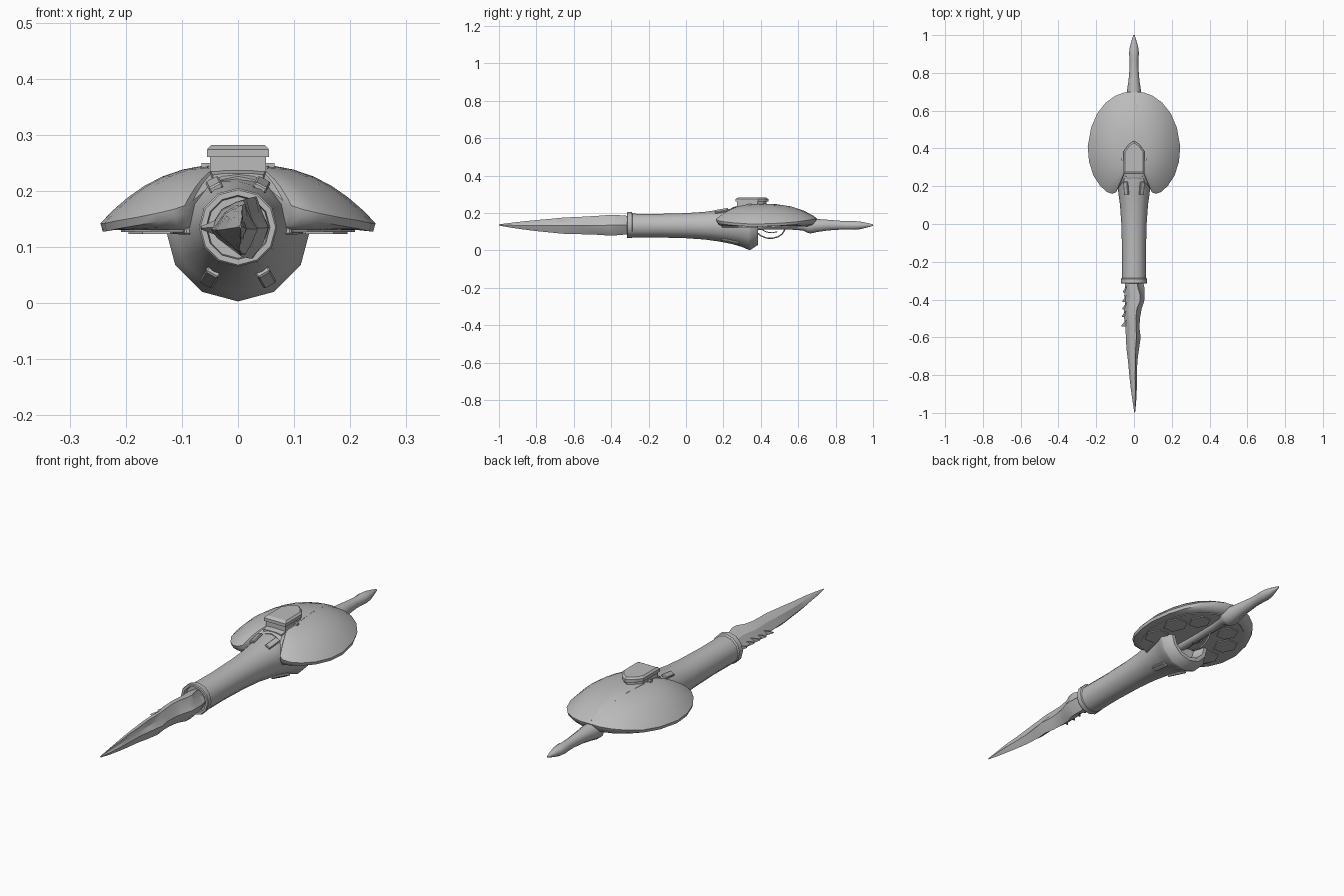
import bpy, bmesh, math, random
from mathutils import Vector, Matrix

if "Cube" in bpy.data.objects:
    bpy.data.objects.remove(bpy.data.objects["Cube"])

random.seed(4)
grey = bpy.data.materials.new("light grey")
grey.diffuse_color = (0.5, 0.5, 0.5, 1)
grey.use_nodes = True
grey.node_tree.nodes["Principled BSDF"].inputs["Base Color"].default_value = grey.diffuse_color


def finish(bm, name, angle=35):
    bmesh.ops.recalc_face_normals(bm, faces=bm.faces)
    me = bpy.data.meshes.new(name)
    bm.to_mesh(me)
    bm.free()
    me.materials.append(grey)
    ob = bpy.data.objects.new(name, me)
    bpy.context.collection.objects.link(ob)
    bpy.ops.object.select_all(action='DESELECT')
    ob.select_set(True)
    bpy.context.view_layer.objects.active = ob
    if angle:
        bpy.ops.object.shade_smooth_by_angle(angle=math.radians(angle))
    return ob


def loft(name, rings, angle=35, caps=True):
    """Skin a list of equal-length closed rings of points."""
    bm = bmesh.new()
    vs = [[bm.verts.new(p) for p in ring] for ring in rings]
    n = len(vs[0])
    for a, b in zip(vs, vs[1:]):
        for i in range(n):
            j = (i + 1) % n
            bm.faces.new((a[i], a[j], b[j], b[i]))
    if caps:
        bm.faces.new(vs[0])
        bm.faces.new(vs[-1])
    return finish(bm, name, angle)


def circle(y, rx, rz, zc, n=12, top=9.0):
    pts = []
    for i in range(n):
        a = 2 * math.pi * i / n
        pts.append((rx * math.cos(a), y, min(top, zc + rz * math.sin(a))))
    return pts


def prism(name, outline, z0, z1, bevel=0.0):
    """Vertical prism with an optional chamfered upper edge."""
    cx = sum(p[0] for p in outline) / len(outline)
    cy = sum(p[1] for p in outline) / len(outline)

    def ring(s, z):
        return [(cx + (x - cx) * s, cy + (y - cy) * s, z) for x, y in outline]
    rings = [ring(1, z0), ring(1, z1 - bevel)]
    if bevel:
        rings.append(ring(0.86, z1))
    return loft(name, rings, 0)


# barrel: tube flaring into a bell with a hollow back
ZC = 0.132
barrel = [(-0.295, .064), (-0.15, .063), (0, .067), (0.1, .074), (0.18, .085),
          (0.25, .099), (0.30, .114), (0.335, .129), (0.345, .129),
          (0.385, .102), (0.385, .085), (0.33, .07)]
loft("barrel", [circle(y, r, r, ZC, top=0.222) for y, r in barrel])

# muzzle collar with recessed mouth
collar = [(-0.285, .062), (-0.29, .069), (-0.312, .07), (-0.316, .067),
          (-0.316, .057), (-0.295, .055)]
loft("muzzle_collar", [circle(y, r, r, 0.135) for y, r in collar])

# jagged stone blade: y, left x, right x, bottom z, top z
blade = [(-0.29, -.046, .045, .088, .182), (-0.33, -.048, .050, .084, .186),
         (-0.38, -.050, .060, .080, .190), (-0.41, -.046, .056, .079, .190),
         (-0.45, -.052, .042, .082, .186), (-0.50, -.050, .034, .085, .183),
         (-0.55, -.044, .032, .086, .180), (-0.60, -.041, .034, .087, .178),
         (-0.66, -.037, .024, .089, .175), (-0.73, -.031, .020, .096, .168),
         (-0.80, -.024, .018, .103, .162), (-0.87, -.016, .015, .112, .155),
         (-0.94, -.007, .011, .122, .147), (-1.0, .002, .006, .133, .139)]
section = [(0, .48), (.25, .82), (.52, .95), (.72, 1), (.82, .72), (1, .5),
           (.84, .22), (.68, 0), (.5, .12), (.2, .3)]
rings = []
for y, l, r, b, t in blade:
    k = 0.05 if y > -0.95 else 0
    rings.append([(l + (r - l) * (u + random.uniform(-k, k)), y, b + (t - b) * v)
                  for u, v in section])
loft("stone_blade", rings, 22)

# small barbs along the left edge of the blade
for i, y in enumerate((-0.35, -0.40, -0.44, -0.48, -0.53)):
    s = -0.058 - 0.002 * i
    loft("barb_%d" % i, [
        [(-.035, y + .03, .12), (-.035, y + .03, .15), (-.035, y - .012, .135)],
        [(s, y - .006, .131), (s, y - .006, .137), (s, y - .012, .134)]], 0)

# domed shield: half outline x, y, rim z, mirrored
half = [(0, .70, .172), (.05, .697, .17), (.10, .678, .166), (.15, .642, .160),
        (.195, .585, .152), (.227, .51, .146), (.245, .41, .142), (.238, .33, .142),
        (.215, .257, .147), (.18, .203, .153), (.145, .17, .160), (.115, .16, .167),
        (.095, .168, .174), (.08, .195, .183), (.06, .22, .20), (.03, .235, .22),
        (0, .24, .226)]
rim = half + [(-x, y, z) for x, y, z in half[-2:0:-1]]
CY, TOP = 0.40, 0.248


def dome(t):
    return [(x * t, CY + (y - CY) * t, TOP - (TOP - z) * t ** 2.6) for x, y, z in rim]


def under(t, z0, mix):
    return [(x * t, CY + (y - CY) * t, z0 * mix + (z - .014) * (1 - mix))
            for x, y, z in rim]


loft("shield", [dome(t) for t in (.08, .25, .4, .55, .68, .8, .9, .96, 1)]
     + [under(.985, .13, 0), under(.93, .131, .75), under(.86, .13, 1), under(.1, .13, 1)], 40)

# under plate and its raised panels
prism("under_plate", [(x * .85, CY + (y - CY) * .85) for x, y, z in rim], .127, .132)
for s in (-1, 1):
    for i, (px, py, r) in enumerate(((.145, .33, .05), (.145, .46, .05), (.08, .55, .045))):
        panel = [(s * px + r * math.cos(a), py + 1.2 * r * math.sin(a))
                 for a in (k * math.pi / 3 for k in range(6))]
        prism("under_panel_%d" % i, panel, .123, .128)


def dome_z(x, y):
    """Height of the shield's upper surface, following the outline."""
    best = 1e9
    z = TOP
    ang = math.atan2(y - CY, x)
    for rx, ry, rz in rim:
        d = abs(math.remainder(math.atan2(ry - CY, rx) - ang, 2 * math.pi))
        if d < best:
            best = d
            t = math.hypot(x, y - CY) / math.hypot(rx, ry - CY)
            z = TOP - (TOP - rz) * t ** 2.6
    return z


# low raised spine on the shield, narrowing to the back
spine = []
for y, w in ((.25, .045), (.32, .055), (.40, .052), (.48, .043), (.56, .033),
             (.63, .02), (.685, .004)):
    zt = dome_z(0, y)
    spine.append([(-w, y, zt - .015), (-w, y, zt - .001), (-w * .5, y, zt + .002),
                  (w * .5, y, zt + .002), (w, y, zt - .001), (w, y, zt - .015)])
loft("shield_spine", spine)

# house-shaped sight block on top
house = [(-.055, .265), (.055, .265), (.055, .385), (.03, .42), (0, .44), (-.03, .42), (-.055, .385)]
prism("sight_neck", [(x * .9, .345 + (y - .345) * .9) for x, y in house], .235, .262)
prism("sight_cap", house, .26, .282, .008)
for s in (-1, 1):
    prism("sight_stud", [(s * .05, .335), (s * .065, .335), (s * .065, .35), (s * .05, .35)], .237, .25)

# rear handle rod and tapering stock: y, half width, bottom z, top z
stock = [(.33, .024, .108, .150), (.46, .022, .110, .150), (.56, .024, .110, .152),
         (.625, .030, .105, .158), (.65, .041, .092, .168), (.665, .041, .088, .171),
         (.70, .038, .096, .170), (.76, .029, .105, .165), (.83, .023, .110, .159),
         (.87, .023, .110, .157), (.90, .026, .109, .158), (.93, .024, .112, .155),
         (.97, .013, .122, .147), (1.0, .004, .131, .139)]
loft("rear_stock", [circle(y, w, (t - b) / 2, (t + b) / 2, 10) for y, w, b, t in stock], 45)


# curved trigger guard and trigger
def rod(name, pts, r):
    rings = []
    for i, p in enumerate(pts):
        a, b = Vector(pts[max(i - 1, 0)]), Vector(pts[min(i + 1, len(pts) - 1)])
        d = (b - a).normalized()
        n = Vector((1, 0, 0)).cross(d)
        rings.append([Vector(p) + r * (math.cos(k) * Vector((1, 0, 0)) + math.sin(k) * n)
                      for k in (j * math.pi / 3 for j in range(6))])
    loft(name, rings, 60)


rod("trigger_guard", [(0, .38, .095), (0, .40, .078), (0, .43, .066), (0, .46, .064),
                      (0, .49, .072), (0, .515, .088), (0, .53, .115)], .004)
rod("trigger", [(0, .40, .115), (0, .43, .098), (0, .46, .094), (0, .49, .10)], .003)

# raised plates around the flare: angle, y, radius at front and back
for deg, y0, y1, r0, r1 in ((2, .19, .285, .088, .111), (-60, .19, .285, .088, .111),
                            (62, .155, .225, .083, .096)):
    for s in (1, -1):
        bm = bmesh.new()
        bmesh.ops.create_cube(bm, size=1)
        tilt = Matrix.Rotation(math.atan2(r1 - r0, y1 - y0), 4, 'X')
        scale = Matrix.Diagonal((.026, y1 - y0, .012, 1))
        place = Matrix.Translation((0, (y0 + y1) / 2, (r0 + r1) / 2))
        spin = Matrix.Rotation(math.radians((90 - deg) * s), 4, 'Y')
        bmesh.ops.transform(bm, verts=bm.verts,
                            matrix=Matrix.Translation((0, 0, ZC)) @ spin @ place @ tilt @ scale)
        bmesh.ops.bevel(bm, geom=bm.edges[:], offset=.003, segments=1, affect='EDGES')
        finish(bm, "flare_plate", 0)
